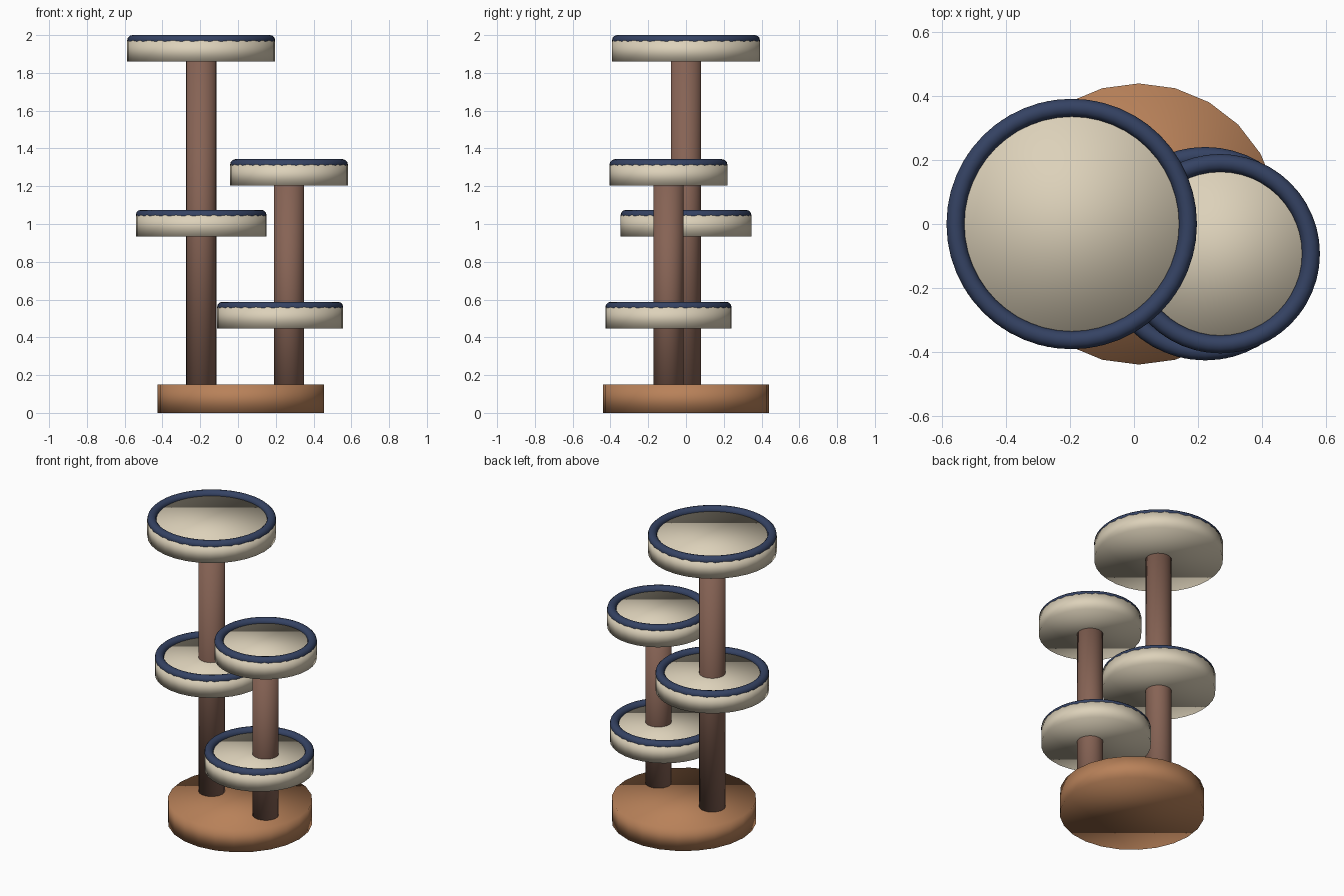
import bpy

old = bpy.data.objects.get("Cube")
if old:
    bpy.data.objects.remove(old, do_unlink=True)


def make_material(name, rgb):
    mat = bpy.data.materials.new(name)
    mat.use_nodes = True
    colour = (*rgb, 1)
    mat.diffuse_color = colour
    mat.node_tree.nodes["Principled BSDF"].inputs["Base Color"].default_value = colour
    return mat


WOOD = make_material("warm wood", (0.48, 0.22, 0.10))
POST = make_material("brown post wrap", (0.24, 0.125, 0.09))
CREAM = make_material("cream plush", (0.72, 0.64, 0.49))
NAVY = make_material("navy trim", (0.035, 0.055, 0.125))


def finish(name, mat):
    obj = bpy.context.object
    obj.name = obj.data.name = name
    obj.data.materials.append(mat)
    bpy.ops.object.shade_smooth()
    return obj


def cylinder(name, mat, x, y, bottom, top, radius, sides):
    bpy.ops.mesh.primitive_cylinder_add(
        vertices=sides, radius=radius, depth=top - bottom,
        location=(x, y, (bottom + top) / 2))
    return finish(name, mat)


TUBE = 0.028     # thickness radius of the padded rim
HEIGHT = 0.14    # full height of a perch including its rim


def perch(name, x, y, top, radius):
    """Round cushion with a padded ring around its upper edge."""
    rim_z = top - TUBE
    cylinder(name + "_cushion", CREAM, x, y, top - HEIGHT, rim_z, radius, 32)
    bpy.ops.mesh.primitive_torus_add(
        major_radius=radius - TUBE, minor_radius=TUBE,
        major_segments=48, minor_segments=12, location=(x, y, rim_z))
    finish(name + "_rim", NAVY)


# Base and the two posts
TALL = (-0.195, 0)
SHORT = (0.27, -0.093)
cylinder("base", WOOD, 0.015, 0, 0, 0.15, 0.44, 24)
cylinder("tall_post", POST, *TALL, 0.01, 1.9, 0.08, 24)
cylinder("short_post", POST, *SHORT, 0.01, 1.25, 0.08, 24)

# Perches, two on each post
perch("top_perch", *TALL, 2.0, 0.392)
perch("tall_post_middle_perch", *TALL, 1.075, 0.346)
perch("short_post_top_perch", *SHORT, 1.343, 0.312)
perch("short_post_low_perch", 0.223, SHORT[1], 0.588, 0.334)
